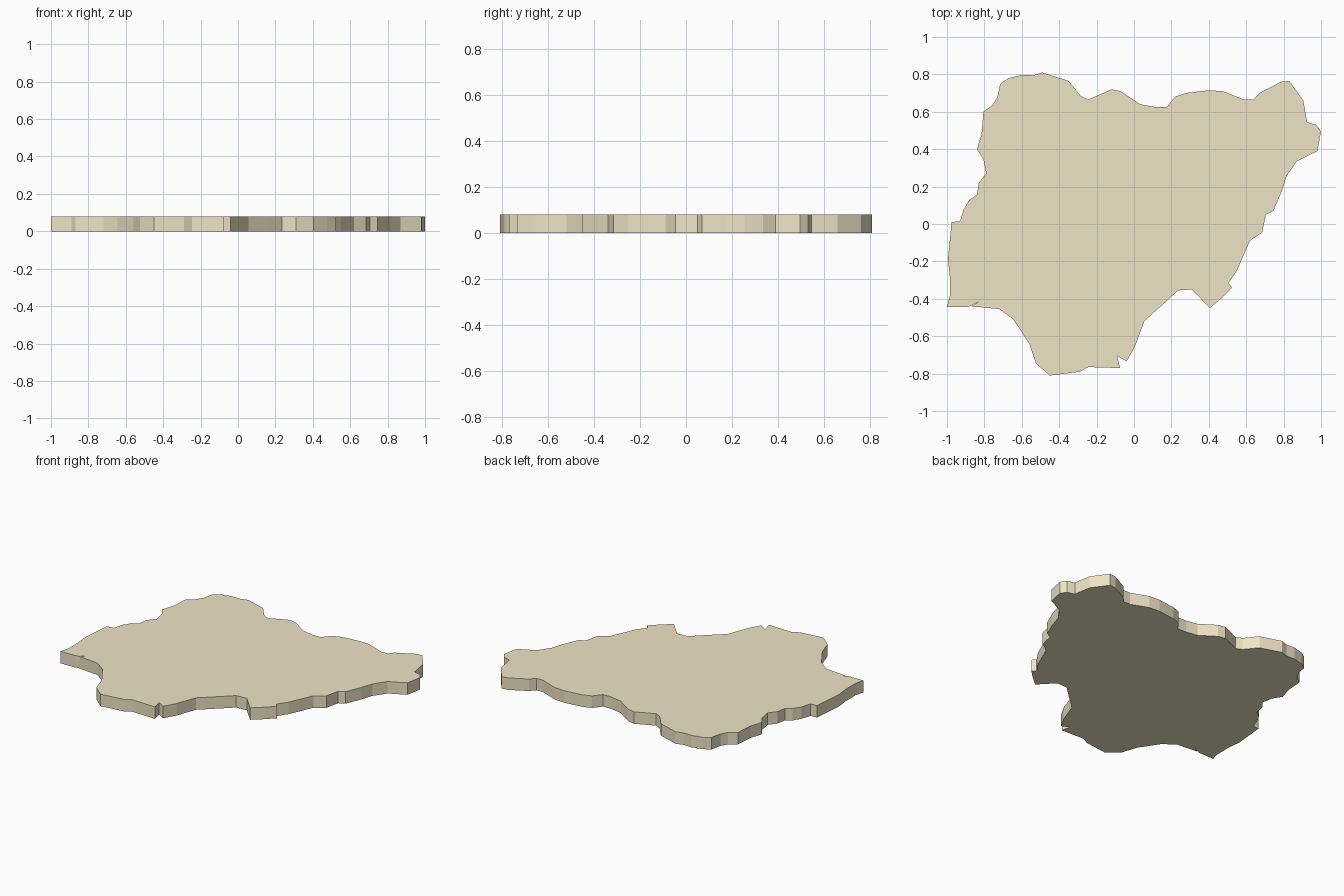
import bpy
import bmesh

THICKNESS = 0.08

# Plate outline, clockwise from the lower-left corner
outline = [
    (-1.0, -.445), (-.985, -.385), (-.985, -.28), (-.995, -.19), (-.975, .01), (-.93, .015),
    (-.91, .08), (-.88, .13), (-.84, .155), (-.83, .22), (-.79, .27), (-.805, .345),
    (-.84, .40), (-.815, .48), (-.805, .60), (-.757, .635), (-.73, .68),
    (-.715, .75), (-.67, .78), (-.60, .797), (-.54, .795), (-.49, .81),
    (-.35, .765), (-.285, .685), (-.245, .665), (-.12, .72), (-.07, .71),
    (.035, .64), (.115, .625), (.175, .625), (.22, .68), (.275, .70),
    (.40, .715), (.475, .71), (.59, .665), (.64, .665), (.67, .70),
    (.785, .76), (.83, .765), (.905, .66), (.925, .545), (.975, .53),
    (1.0, .495), (.98, .39), (.87, .335), (.815, .255), (.79, .175),
    (.745, .07), (.705, .05), (.685, -.045), (.62, -.09), (.55, -.25),
    (.505, -.315), (.525, -.34), (.475, -.39), (.405, -.45), (.31, -.35),
    (.235, -.355), (.16, -.425), (.055, -.52), (.005, -.655), (-.04, -.735),
    (-.09, -.705), (-.075, -.77), (-.245, -.765), (-.29, -.79), (-.45, -.81),
    (-.525, -.745), (-.56, -.64), (-.645, -.51), (-.72, -.455), (-.87, -.44),
    (-.83, -.415), (-.89, -.445),
]

# Extrude the outline into a flat-shaded slab
bm = bmesh.new()
base = bm.faces.new([bm.verts.new((x, y, 0)) for x, y in outline])
top = bmesh.ops.extrude_face_region(bm, geom=[base], use_keep_orig=True)["geom"]
bmesh.ops.translate(bm, vec=(0, 0, THICKNESS),
                    verts=[g for g in top if isinstance(g, bmesh.types.BMVert)])
bmesh.ops.recalc_face_normals(bm, faces=bm.faces[:])
mesh = bpy.data.meshes.new("map_plate")
bm.to_mesh(mesh)
bm.free()

plate = bpy.data.objects.new("map_plate", mesh)
bpy.context.collection.objects.link(plate)

# Sand colour
sand = bpy.data.materials.new("sand")
sand.diffuse_color = (0.86, 0.78, 0.56, 1)
mesh.materials.append(sand)
